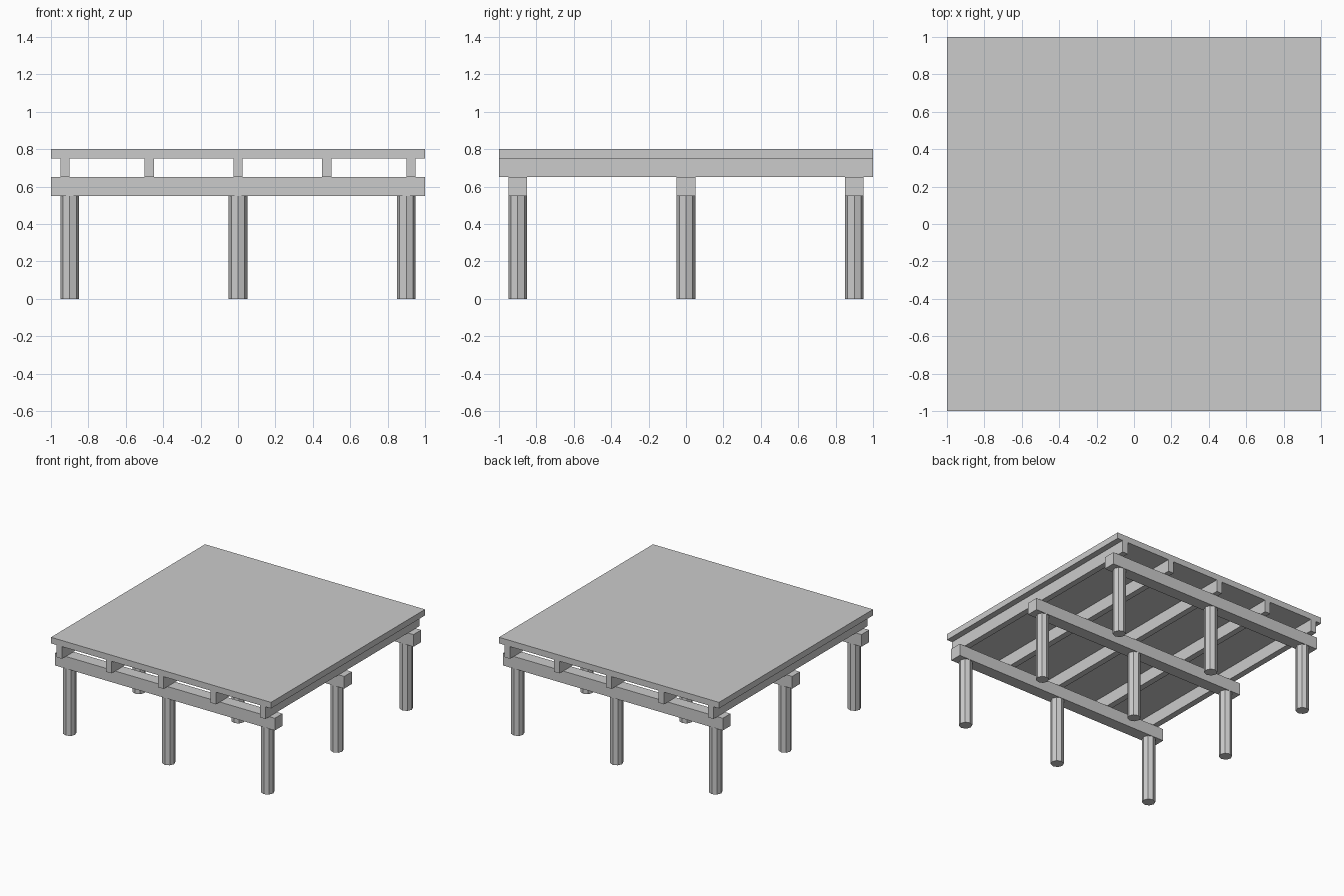
import bpy

if "Cube" in bpy.data.objects:
    bpy.data.objects.remove(bpy.data.objects["Cube"])


def box(name, x, y, z, sx, sy, sz):
    bpy.ops.mesh.primitive_cube_add(size=1, location=(x, y, z))
    ob = bpy.context.object
    ob.name = name
    ob.scale = (sx, sy, sz)
    bpy.ops.object.transform_apply(location=False, rotation=False, scale=True)
    return ob


# Deck board
box("deck", 0, 0, 0.775, 2, 2, 0.05)

# Joists running front to back
for x in (-0.925, -0.475, 0, 0.475, 0.925):
    box("joist", x, 0, 0.70, 0.05, 2, 0.10)

for y in (-0.9, 0, 0.9):
    # Beams running left to right
    box("beam", 0, y, 0.60, 2, 0.10, 0.10)
    # Octagonal posts under each beam
    for x in (-0.9, 0, 0.9):
        bpy.ops.mesh.primitive_cylinder_add(vertices=8, radius=0.05, depth=0.55,
                                            location=(x, y, 0.275))
        bpy.context.object.name = "post"
